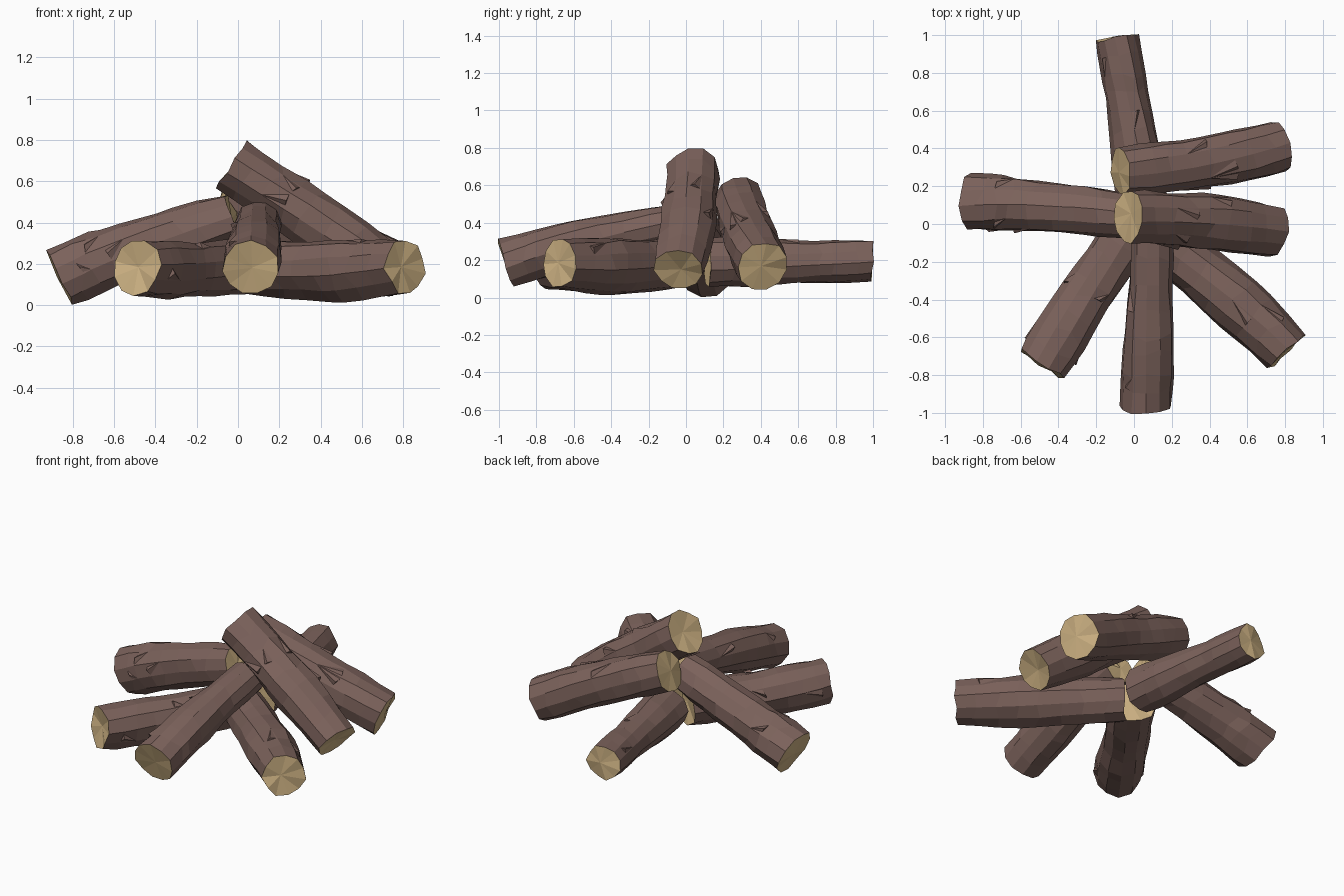
import bpy, bmesh, math, random
from mathutils import Vector

if "Cube" in bpy.data.objects:
    bpy.data.objects.remove(bpy.data.objects["Cube"])

random.seed(7)


def material(name, rgb):
    m = bpy.data.materials.new(name)
    m.diffuse_color = (*rgb, 1)
    m.use_nodes = True
    m.node_tree.nodes["Principled BSDF"].inputs["Base Color"].default_value = m.diffuse_color
    return m


BARK = material("brown bark", (0.20, 0.122, 0.105))
WOOD = material("cut wood", (0.62, 0.45, 0.23))
SIDES, RINGS = 11, 9


def log(name, outer, mid, inner, radii):
    """Gnarled log along a gentle curve through three points, with cut ends."""
    p0, p1, p2 = Vector(outer), Vector(mid), Vector(inner)
    ctrl = 2 * p1 - (p0 + p2) / 2
    phase, wave = random.uniform(0, 6.28), random.uniform(0, 6.28)
    ribs = [random.uniform(0.94, 1.04) for _ in range(SIDES)]
    bm = bmesh.new()
    rings = []
    for i in range(RINGS):
        t = i / (RINGS - 1)
        end = i in (0, RINGS - 1)
        if not end:
            t += random.uniform(-0.025, 0.025)
        c = p0 * (1 - t) ** 2 + ctrl * 2 * t * (1 - t) + p2 * t * t
        axis = ((ctrl - p0) * (1 - t) + (p2 - ctrl) * t).normalized()
        side = axis.cross(Vector((0, 0, 1))).normalized()
        up = side.cross(axis)
        r = radii[0] + (radii[1] - radii[0]) * 2 * t if t < 0.5 else \
            radii[1] + (radii[2] - radii[1]) * (2 * t - 1)
        r *= 1.01 + 0.035 * math.sin(9 * t + wave)
        ring = []
        for k in range(SIDES):
            a = phase + k * math.tau / SIDES + 0.3 * t
            rk = r * ribs[k] * random.uniform(0.96, 1.05)
            along = random.uniform(-0.012, 0.012) * (1 if end else 2)
            co = c + (side * math.cos(a) + up * math.sin(a)) * rk + axis * along
            co.z = max(co.z, 0.002)
            ring.append(bm.verts.new(co))
        rings.append(ring)
    # bark surface
    for a, b in zip(rings, rings[1:]):
        for k in range(SIDES):
            n = (k + 1) % SIDES
            bm.faces.new((a[k], a[n], b[n], b[k]))
    # cut ends, fanned from a slightly off-centre point
    for ring, sign in ((rings[0], 1), (rings[-1], -1)):
        c = sum((v.co for v in ring), Vector()) / SIDES
        hub = bm.verts.new(c + Vector((random.uniform(-.02, .02), random.uniform(-.02, .02), 0)))
        for k in range(SIDES):
            f = bm.faces.new((ring[k], hub, ring[(k + 1) % SIDES])[::sign])
            f.material_index = 1
    bmesh.ops.recalc_face_normals(bm, faces=bm.faces)
    # raised bark splinters, tapering along the log
    for _ in range(7):
        i, k = random.randrange(1, RINGS - 3), random.randrange(SIDES)
        n = (k + 1) % SIDES
        va, vb, vc = rings[i][k].co, rings[i][n].co, rings[i + 1][k].co
        if random.random() < 0.5:
            vc = rings[i + 1][n].co
        centre = sum((v.co for v in rings[i]), Vector()) / SIDES
        out = ((va + vb) / 2 - centre).normalized()
        if out.z < -0.3:
            continue
        a = bm.verts.new(va.lerp(vb, 0.1))
        b = bm.verts.new(va.lerp(vb, 0.75))
        c = bm.verts.new(vc)
        top = bm.verts.new((va + vb) / 2 + out * random.uniform(0.012, 0.024))
        fs = [bm.faces.new(q) for q in ((a, b, top), (b, c, top), (c, a, top), (a, c, b))]
        bmesh.ops.recalc_face_normals(bm, faces=fs)
    me = bpy.data.meshes.new(name)
    bm.to_mesh(me)
    bm.free()
    me.materials.append(BARK)
    me.materials.append(WOOD)
    ob = bpy.data.objects.new(name, me)
    bpy.context.collection.objects.link(ob)


# lower logs lying on the ground
log("back_log", (-0.09, 0.985, 0.195), (-0.02, 0.58, 0.19), (0.05, 0.12, 0.19), (0.11, 0.122, 0.138))
log("front_left_log", (-0.49, -0.74, 0.185), (-0.265, -0.4, 0.175), (0, -0.01, 0.19), (0.138, 0.138, 0.13))
log("front_right_log", (0.81, -0.675, 0.185), (0.45, -0.335, 0.17), (0.06, -0.03, 0.19), (0.137, 0.15, 0.13))
# leaning logs
log("left_log", (-0.86, 0.11, 0.135), (-0.5, 0.09, 0.27), (-0.02, 0.035, 0.42), (0.145, 0.138, 0.115))
log("front_log", (0.06, -0.965, 0.18), (0.08, -0.55, 0.295), (0.1, -0.03, 0.4), (0.142, 0.128, 0.108))
log("right_back_log", (0.78, 0.41, 0.17), (0.37, 0.325, 0.35), (-0.07, 0.28, 0.53), (0.137, 0.142, 0.128))
# topmost log
log("top_log", (0.74, -0.04, 0.15), (0.35, 0.015, 0.425), (-0.025, 0.04, 0.68), (0.132, 0.145, 0.132))
